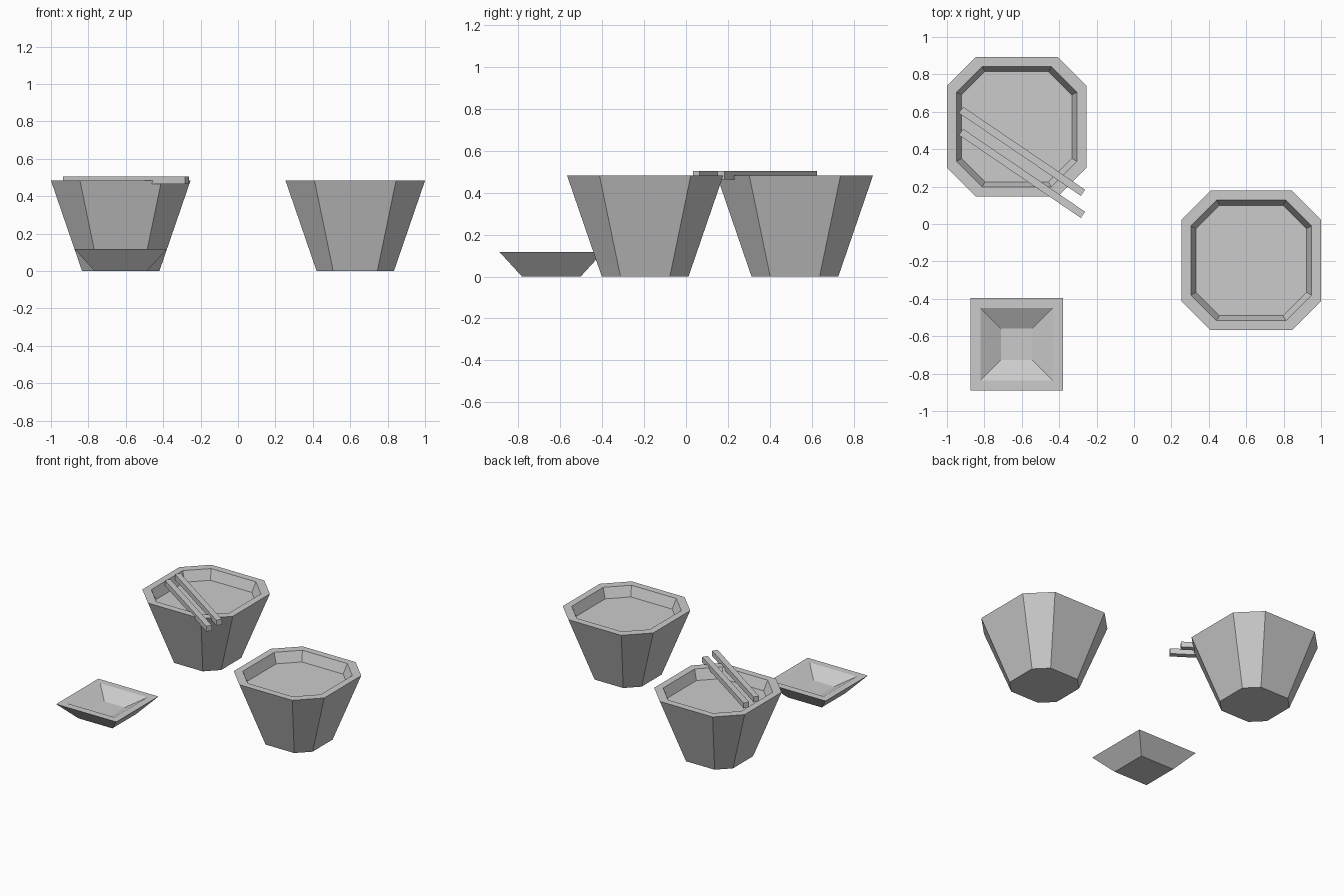
import bpy, bmesh, math
from mathutils import Matrix, Vector

if "Cube" in bpy.data.objects:
    bpy.data.objects.remove(bpy.data.objects["Cube"])

grey = bpy.data.materials.new("plain grey")
grey.diffuse_color = (0.6, 0.6, 0.6, 1)
grey.use_nodes = True
grey.node_tree.nodes["Principled BSDF"].inputs["Base Color"].default_value = grey.diffuse_color


def finish(bm, name):
    bmesh.ops.recalc_face_normals(bm, faces=bm.faces)
    mesh = bpy.data.meshes.new(name)
    bm.to_mesh(mesh)
    bm.free()
    mesh.materials.append(grey)
    obj = bpy.data.objects.new(name, mesh)
    bpy.context.collection.objects.link(obj)
    return obj


def ring_points(half, flat):
    """Square ring, with cut corners when flat is smaller than half."""
    pts = []
    for k in range(4):
        turn = Matrix.Rotation(k * math.pi / 2, 3, 'Z')
        pts.append(turn @ Vector((half, flat, 0)))
        if flat < half:
            pts.append(turn @ Vector((flat, half, 0)))
    return pts


def vessel(name, x, y, rings):
    """Loft rings of (half width, half flat side, z), capped at both ends."""
    bm = bmesh.new()
    loops = [[bm.verts.new(p + Vector((x, y, z))) for p in ring_points(h, f)]
             for h, f, z in rings]
    for a, b in zip(loops, loops[1:]):
        n = len(a)
        for i in range(n):
            j = (i + 1) % n
            bm.faces.new((a[i], a[j], b[j], b[i]))
    bm.faces.new(loops[0][::-1])
    bm.faces.new(loops[-1])
    return finish(bm, name)


def stick(name, start, end, z, size):
    a, b = Vector((*start, z)), Vector((*end, z))
    d = b - a
    bm = bmesh.new()
    bmesh.ops.create_cube(bm, size=1, matrix=Matrix.Translation((a + b) / 2)
                          @ Matrix.Rotation(math.atan2(d.y, d.x), 4, 'Z')
                          @ Matrix.Diagonal((d.length, size, size, 1)))
    return finish(bm, name)


# Two eight-sided bowls: outside, rim, inner wall, filled floor
bowl = [(0.207, 0.118, 0), (0.373, 0.218, 0.483),
        (0.322, 0.185, 0.483), (0.295, 0.17, 0.41)]
vessel("left_bowl", -0.627, 0.52, bowl)
vessel("right_bowl", 0.627, -0.195, bowl)

# Small square sauce dish
vessel("sauce_dish", -0.627, -0.643, [(0.14, 0.14, 0), (0.248, 0.248, 0.118),
                                      (0.195, 0.195, 0.118), (0.085, 0.085, 0.055)])

# Pair of chopsticks resting across the left bowl
for i, shift in enumerate((0, -0.118)):
    stick(f"chopstick_{i + 1}", (-0.925, 0.61 + shift), (-0.273, 0.167 + shift), 0.484, 0.04)
